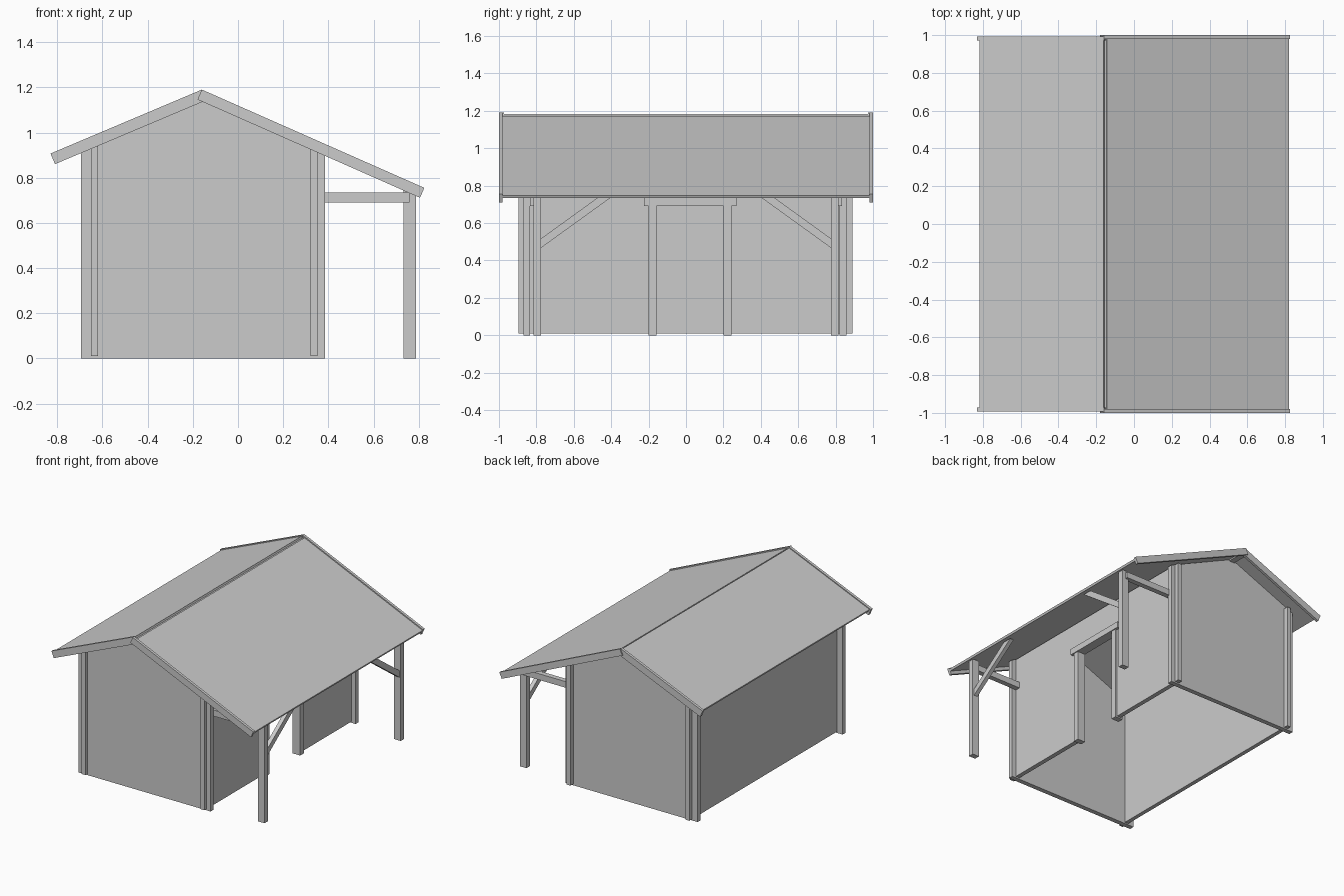
import bpy
import bmesh
from mathutils import Vector

cube = bpy.data.objects.get("Cube")
if cube:
    bpy.data.objects.remove(cube, do_unlink=True)

grey = bpy.data.materials.new("plain_grey")
grey.use_nodes = True
colour = (0.6, 0.6, 0.6, 1)
grey.diffuse_color = colour
grey.node_tree.nodes["Principled BSDF"].inputs["Base Color"].default_value = colour


def extrude(name, outline, axis, start, end):
    """Extrude a 2D outline along x (outline is y, z) or y (outline is x, z)."""
    bm = bmesh.new()
    depth = end - start
    if axis == "y":
        verts = [bm.verts.new((u, start, v)) for u, v in outline]
        step = Vector((0, depth, 0))
    else:
        verts = [bm.verts.new((start, u, v)) for u, v in outline]
        step = Vector((depth, 0, 0))
    face = bm.faces.new(verts)
    new = bmesh.ops.extrude_face_region(bm, geom=[face])["geom"]
    bmesh.ops.translate(bm, vec=step, verts=[g for g in new if isinstance(g, bmesh.types.BMVert)])
    bmesh.ops.recalc_face_normals(bm, faces=bm.faces)
    mesh = bpy.data.meshes.new(name)
    bm.to_mesh(mesh)
    bm.free()
    mesh.materials.append(grey)
    obj = bpy.data.objects.new(name, mesh)
    bpy.context.collection.objects.link(obj)
    return obj


def box(name, x, y, z):
    return extrude(name, [(x[0], z[0]), (x[1], z[0]), (x[1], z[1]), (x[0], z[1])], "y", *y)


def slab(top, foot, drop, thick):
    """Sloped strip outline set below the line from top to foot, cut square at its ends."""
    a, b = Vector(top), Vector(foot)
    along = (b - a).normalized()
    down = Vector((along.y, -along.x))
    if down.y > 0:
        down = -down
    return [a + down * drop, b + down * drop,
            b + down * (drop + thick), a + down * (drop + thick)]


# Roof slopes, with bargeboards standing slightly proud of the sheets
RIDGE = (-0.16, 1.19)
EAVE_L, EAVE_R = (-0.83, 0.907), (0.825, 0.755)
SHEET, DROP = 0.016, 0.008
extrude("roof_sheet_right", slab((-0.165, 1.19), (-0.822, 0.912), DROP, SHEET), "y", -0.98, 0.98)
extrude("roof_sheet_left", slab((-0.14, 1.181), EAVE_R, DROP, SHEET), "y", -0.98, 0.98)
extrude("ridge_strip", [(-0.175, 1.175), (-0.13, 1.163), (-0.13, 1.14), (-0.175, 1.14)],
        "y", -0.98, 0.98)
for end, side in (("front", -1), ("back", 1)):
    extrude(end + "_bargeboard_left", slab(RIDGE, EAVE_R, 0, 0.048), "y", side * 0.98, side)
    extrude(end + "_bargeboard_right", slab(RIDGE, EAVE_L, 0, 0.051), "y",
            side * 0.972, side * 0.992)

# Gable walls follow the underside of the roof
gable = [(-0.695, 0), (0.385, 0), (0.385, 0.917), (-0.155, 1.16), (-0.695, 0.935)]
extrude("front_gable_wall", gable, "y", -0.87, -0.835)
extrude("back_gable_wall", gable, "y", 0.822, 0.857)

# Side walls cross the gable walls, so their ends show at the corners
box("right_side_wall", (-0.65, -0.62), (-0.895, 0.89), (0.01, 0.945))
DOOR = (-0.17, 0.21)
DOOR_TOP = 0.7
extrude("left_side_wall",
        [(-0.895, 0.01), (DOOR[0], 0.01), (DOOR[0], DOOR_TOP), (DOOR[1], DOOR_TOP),
         (DOOR[1], 0.01), (0.89, 0.01), (0.89, 0.93), (-0.895, 0.93)], "x", 0.32, 0.353)

# Door frame
for name, y in (("front_door_jamb", -0.2), ("back_door_jamb", 0.2)):
    box(name, (0.305, 0.368), (y, y + 0.042), (0, 0.69))
box("door_lintel", (0.305, 0.375), (-0.225, 0.27), (0.69, 0.735))

# Porch posts, tie beams and diagonal braces
for name, side in (("front", -1), ("back", 1)):
    box(name + "_porch_post", (0.733, 0.787), sorted((side * 0.775, side * 0.815)), (0, 0.75))
    box(name + "_tie_beam", (0.335, 0.76), sorted((side * 0.795, side * 0.833)), (0.69, 0.735))
    extrude(name + "_brace",
            [(side * y, z) for y, z in ((0.785, 0.46), (0.785, 0.51), (0.46, 0.745), (0.39, 0.745))],
            "x", 0.745, 0.775)
